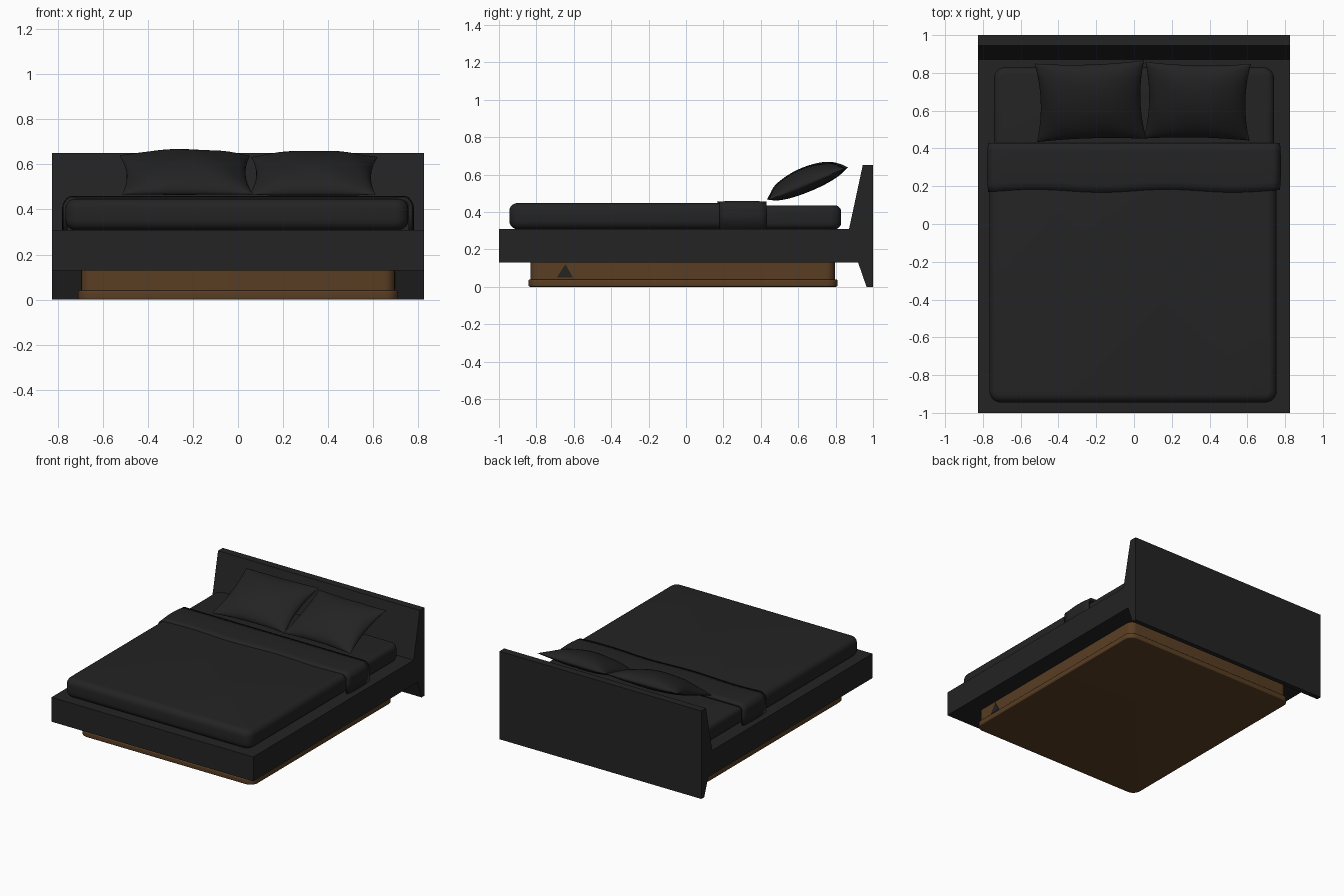
import bpy, bmesh, math
from mathutils import Matrix

old = bpy.data.objects.get("Cube")
if old:
    bpy.data.objects.remove(old)


def material(name, rgb):
    m = bpy.data.materials.new(name)
    m.use_nodes = True
    m.diffuse_color = (*rgb, 1)
    bsdf = m.node_tree.nodes["Principled BSDF"]
    bsdf.inputs["Base Color"].default_value = (*rgb, 1)
    return m


CHARCOAL = material("charcoal", (0.017, 0.017, 0.017))
WOOD = material("brown_wood", (0.10, 0.048, 0.017))


def finish(name, bm, mat, smooth=True):
    bmesh.ops.recalc_face_normals(bm, faces=bm.faces)
    mesh = bpy.data.meshes.new(name)
    bm.to_mesh(mesh)
    bm.free()
    mesh.materials.append(mat)
    ob = bpy.data.objects.new(name, mesh)
    bpy.context.collection.objects.link(ob)
    if smooth:
        bpy.ops.object.select_all(action='DESELECT')
        ob.select_set(True)
        bpy.context.view_layer.objects.active = ob
        bpy.ops.object.shade_smooth_by_angle(angle=math.radians(40))
    return ob


def box(name, lo, hi, mat, corner=0, edge=0):
    """Box with optional rounded upright corners and soft top/bottom edges."""
    bm = bmesh.new()
    bmesh.ops.create_cube(bm, size=1)
    for v in bm.verts:
        v.co = [lo[i] if v.co[i] < 0 else hi[i] for i in range(3)]
    if corner:
        upright = [e for e in bm.edges if abs(e.verts[0].co.z - e.verts[1].co.z) > 1e-4]
        bmesh.ops.bevel(bm, geom=upright, offset=corner, segments=6, profile=0.5, affect='EDGES')
    if edge:
        rims = [e for e in bm.edges if abs(e.verts[0].co.z - e.verts[1].co.z) < 1e-4
                and any(abs(f.normal.z) > 0.9 for f in e.link_faces)]
        bmesh.ops.bevel(bm, geom=rims, offset=edge, segments=5, profile=0.5, affect='EDGES')
    return finish(name, bm, mat, bool(corner or edge))


def extrude_x(name, profile, x0, x1, mat):
    """Extrude a (y, z) outline along x."""
    bm = bmesh.new()
    face = bm.faces.new([bm.verts.new((x0, y, z)) for y, z in profile])
    ext = bmesh.ops.extrude_face_region(bm, geom=[face])
    moved = [g for g in ext["geom"] if isinstance(g, bmesh.types.BMVert)]
    bmesh.ops.translate(bm, verts=moved, vec=(x1 - x0, 0, 0))
    return finish(name, bm, mat, False)


# Platform and leaning headboard
box("platform", (-0.825, -1, 0.13), (0.825, 0.93, 0.31), CHARCOAL)
extrude_x("headboard", [(0.965, 0), (1, 0), (1, 0.65), (0.945, 0.65),
                        (0.872, 0.31), (0.872, 0.2), (0.92, 0.13)], -0.825, 0.825, CHARCOAL)

# Recessed plinth with a foot rail
box("plinth", (-0.695, -0.832, 0.03), (0.695, 0.797, 0.14), WOOD, corner=0.05)
box("plinth_rail", (-0.71, -0.842, 0), (0.71, 0.81, 0.04), WOOD, corner=0.06, edge=0.008)
extrude_x("plinth_vent", [(-0.69, 0.05), (-0.645, 0.12), (-0.605, 0.05)], 0.692, 0.698, CHARCOAL)

# Mattress and duvet
box("mattress", (-0.742, 0.1, 0.308), (0.742, 0.83, 0.435), CHARCOAL, corner=0.06, edge=0.035)
duvet = box("duvet", (-0.765, -0.945, 0.308), (0.755, 0.38, 0.448), CHARCOAL, corner=0.06, edge=0.045)


# Folded-back band of the duvet, with a wavy front hem
def fold(name, half, y0, y1, top, bottom, radius, mat):
    section = [(-half, bottom), (-half, (top + bottom) / 2)]
    for i in range(7):
        a = math.pi - i * math.pi / 12
        section.append((-half + radius + radius * math.cos(a), top - radius + radius * math.sin(a)))
    inner = half - radius
    section += [(-inner + 2 * inner * i / 24, top) for i in range(1, 24)]
    section += [(-x, z) for x, z in reversed(section[:9])]
    bm = bmesh.new()
    rows, n = [], 6
    for j in range(n + 1):
        t = j / n
        swell = 0.008 * math.sin(math.pi * t)
        row = []
        for x, z in section:
            hem = 0.008 * math.sin(9 * x) * (1 - t)
            lift = swell * 0.6 if z > top - 0.01 else 0
            row.append(bm.verts.new((x * (1 + swell), y0 + (y1 - y0) * t + hem, z + lift)))
        rows.append(row)
    for a, b in zip(rows, rows[1:]):
        for k in range(len(a) - 1):
            bm.faces.new((a[k], a[k + 1], b[k + 1], b[k]))
    ob = finish(name, bm, mat)
    mod = ob.modifiers.new("thickness", 'SOLIDIFY')
    mod.thickness = 0.018
    mod.offset = -1


fold("duvet_fold", 0.773, 0.175, 0.43, 0.455, 0.31, 0.045, CHARCOAL)


# Pillows: two domed sheets joined at a pinched seam
def pillow(name, centre, width, height, yaw, phase):
    bm = bmesh.new()
    n = 28
    for thick in (0.088, -0.04):
        grid = []
        for j in range(n + 1):
            row = []
            for i in range(n + 1):
                u, v = -math.cos(math.pi * i / n), -math.cos(math.pi * j / n)
                dome = ((1 - u * u) * (1 - v * v)) ** 0.5
                crease = 1 + 0.05 * math.sin(7 * u + 4 * v + phase) * (u * u + v * v)
                row.append(bm.verts.new((
                    width / 2 * u * (1 - 0.09 * (1 - v * v)),
                    height / 2 * v * (1 - 0.07 * (1 - u * u)),
                    thick * dome * crease)))
            grid.append(row)
        for a, b in zip(grid, grid[1:]):
            for k in range(n):
                bm.faces.new((a[k], a[k + 1], b[k + 1], b[k]))
    bmesh.ops.remove_doubles(bm, verts=bm.verts, dist=1e-5)
    bm.transform(Matrix.Translation(centre) @ Matrix.Rotation(yaw, 4, 'Z')
                 @ Matrix.Rotation(math.radians(22.5), 4, 'X'))
    finish(name, bm, CHARCOAL)


pillow("right_pillow", (-0.23, 0.65, 0.553), 0.58, 0.45, 0.03, 0)
pillow("left_pillow", (0.335, 0.65, 0.548), 0.56, 0.44, -0.02, 2)
